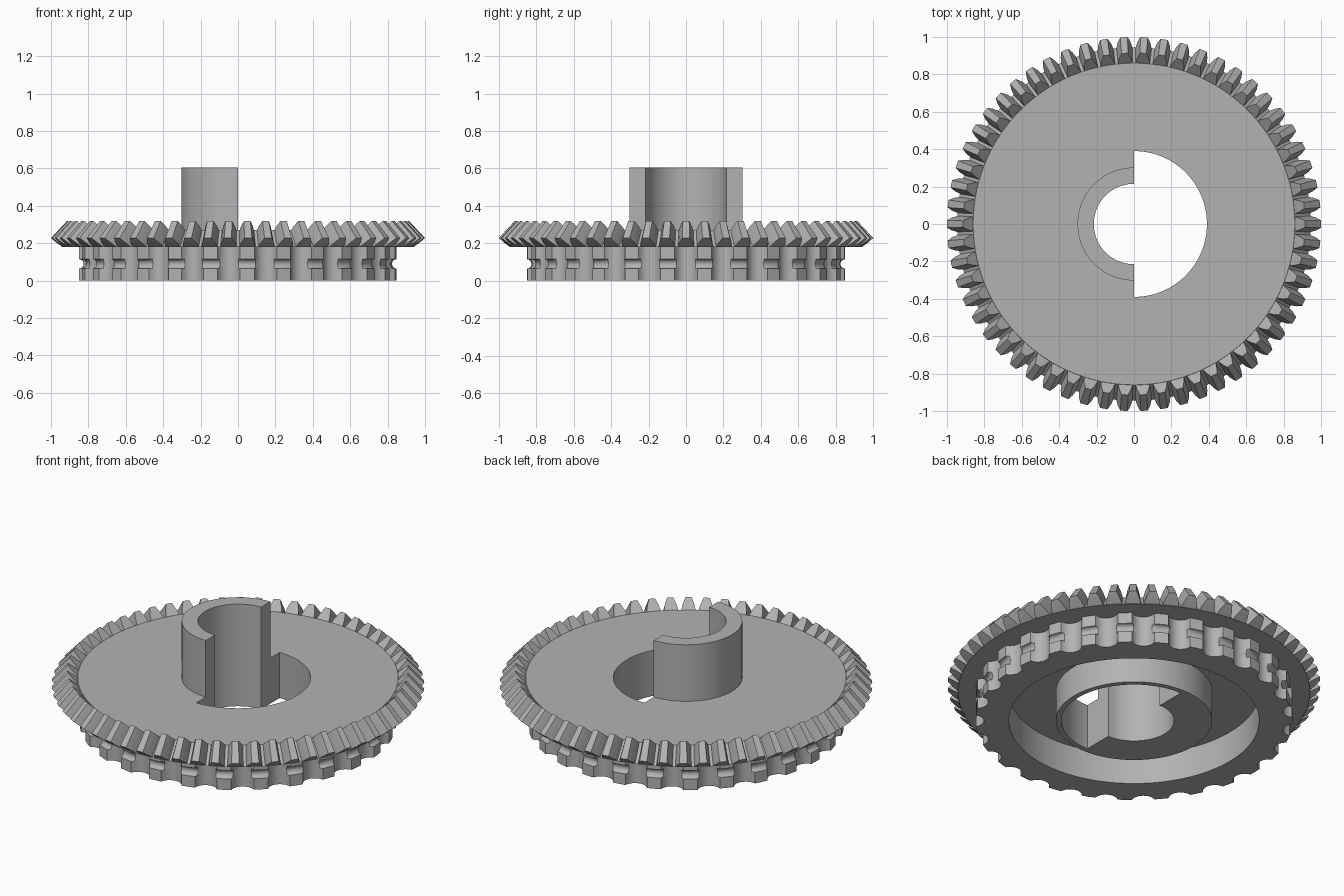
import bpy, bmesh
from math import sin, cos, pi, sqrt, radians, acos

cube = bpy.data.objects.get("Cube")
if cube:
    bpy.data.objects.remove(cube, do_unlink=True)

grey = bpy.data.materials.new("plain grey")
grey.use_nodes = True
grey.diffuse_color = (0.45, 0.45, 0.45, 1)
grey.node_tree.nodes["Principled BSDF"].inputs["Base Color"].default_value = (0.45, 0.45, 0.45, 1)


def polar(r, a, z):
    return (r * cos(a), r * sin(a), z)


def sweep(bm, angles, profile, closed=False):
    """Sweep a closed (r, z) profile, given per angle, around the z axis."""
    rows = [[bm.verts.new(polar(r, a, z)) for r, z in profile(a)] for a in angles]
    n = len(rows[0])
    pairs = list(zip(rows, rows[1:]))
    if closed:
        pairs.append((rows[-1], rows[0]))
    for p, q in pairs:
        for i in range(n):
            j = (i + 1) % n
            bm.faces.new((p[i], q[i], q[j], p[j]))


def finish(bm, name):
    bmesh.ops.remove_doubles(bm, verts=bm.verts[:], dist=1e-5)
    bmesh.ops.recalc_face_normals(bm, faces=bm.faces[:])
    mesh = bpy.data.meshes.new(name)
    bm.to_mesh(mesh)
    bm.free()
    mesh.materials.append(grey)
    obj = bpy.data.objects.new(name, mesh)
    bpy.context.collection.objects.link(obj)
    bpy.ops.object.select_all(action="DESELECT")
    obj.select_set(True)
    bpy.context.view_layer.objects.active = obj
    bpy.ops.object.shade_smooth_by_angle(angle=radians(28))


# Main heights and radii
WEB, DISC, TOP = 0.18, 0.27, 0.605
BORE, COLLAR, OPENING, HUB = 0.215, 0.302, 0.39, 0.42
ROOT_OUT, ROOT_IN = 0.945, 0.86

# Disc, lower hub and half collar as one body
bm = bmesh.new()
rim = [(HUB, 0), (HUB, WEB), (ROOT_OUT, WEB), (ROOT_IN, DISC)]
collar = [(COLLAR, DISC), (COLLAR, TOP), (BORE, TOP), (BORE, 0)]
HALF = 58
right = [pi * (i / HALF - 0.5) for i in range(HALF + 1)]
left = [a + pi for a in right]
sweep(bm, right, lambda a: rim + [(OPENING, DISC), (OPENING, 0)])
# the extra points keep the seam between the halves matched
sweep(bm, left, lambda a: rim + [(OPENING, DISC)] + collar + [(OPENING, 0)])
for a in (pi / 2, -pi / 2):
    cap = [(OPENING, 0), (OPENING, DISC)] + collar
    bm.faces.new([bm.verts.new(polar(r, a, z)) for r, z in cap])
finish(bm, "gear_disc_and_collar")

# Bevel teeth: stacked sections from root to tip
TEETH = 58
# each section: outer r, z, half width, inner r, z, half width
sections = [
    (0.938, 0.180, 0.044, 0.855, 0.264, 0.040),
    (0.972, 0.204, 0.035, 0.886, 0.293, 0.031),
    (1.000, 0.228, 0.020, 0.914, 0.320, 0.017),
]
bm = bmesh.new()
for k in range(TEETH):
    a = 2 * pi * k / TEETH
    loops = []
    for ro, zo, wo, ri, zi, wi in sections:
        corners = [(ro, -wo, zo), (ro, wo, zo), (ri, wi, zi), (ri, -wi, zi)]
        loops.append([bm.verts.new((r * cos(a) - w * sin(a), r * sin(a) + w * cos(a), z))
                      for r, w, z in corners])
    for lo, hi in zip(loops, loops[1:]):
        for i in range(4):
            j = (i + 1) % 4
            bm.faces.new((lo[i], lo[j], hi[j], hi[i]))
    bm.faces.new(loops[-1])
    bm.faces.new(loops[0][::-1])
finish(bm, "bevel_teeth")

# Chain ring: scalloped pockets with a round groove through the ribs
POCKETS, RING_OUT, RING_IN = 27, 0.85, 0.672
PIVOT, POCKET_R = 0.87, 0.065
GROOVE_Z, GROOVE_R = 0.09, 0.025
pitch = 2 * pi / POCKETS
edge = acos((RING_OUT ** 2 + PIVOT ** 2 - POCKET_R ** 2) / (2 * RING_OUT * PIVOT))
STEPS = 12
offsets = [edge * (2 * i / STEPS - 1) for i in range(STEPS + 1)] + [pitch / 2]
angles = [k * pitch + o for k in range(POCKETS) for o in offsets]
arc = [pi * i / 8 for i in range(9)]
groove = [(RING_OUT - GROOVE_R * sin(t), GROOVE_Z - GROOVE_R * cos(t)) for t in arc]
outer = [(RING_OUT, 0)] + groove + [(RING_OUT, WEB + 0.01)]


def ring_profile(a):
    off = (a + pitch / 2) % pitch - pitch / 2
    r_max = RING_OUT
    if abs(off) < edge:
        r_max = PIVOT * cos(off) - sqrt(max(0, POCKET_R ** 2 - (PIVOT * sin(off)) ** 2))
    return [(min(r, r_max), z) for r, z in outer] + [(RING_IN, WEB + 0.01), (RING_IN, 0)]


bm = bmesh.new()
sweep(bm, angles, ring_profile, closed=True)
finish(bm, "chain_ring")
